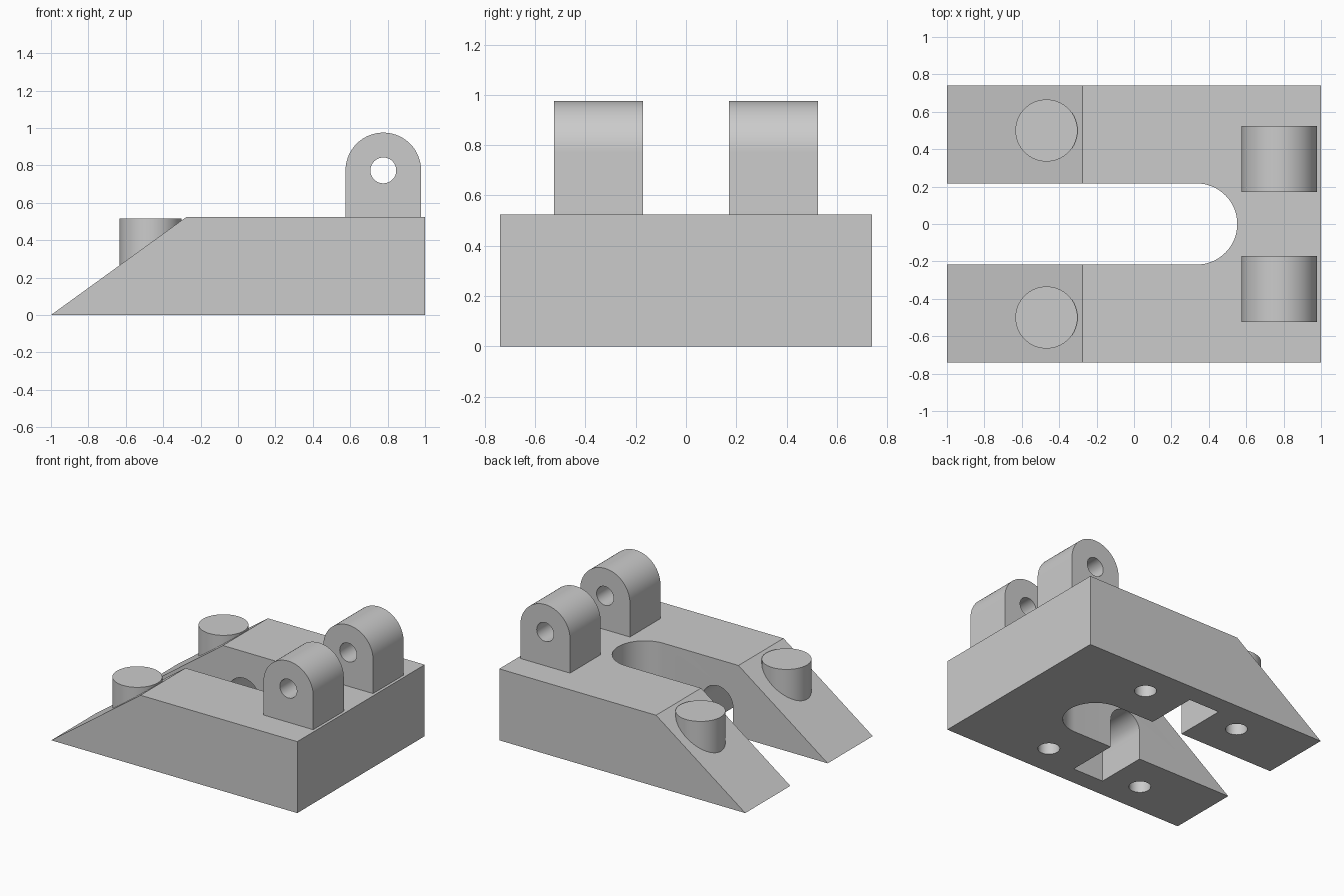
import bpy
import bmesh
from math import pi, cos, sin, radians
from mathutils import Vector

old = bpy.data.objects.get("Cube")
if old:
    bpy.data.objects.remove(old, do_unlink=True)

grey = bpy.data.materials.new("light_grey")
grey.use_nodes = True
color = (0.6, 0.6, 0.6, 1.0)
grey.diffuse_color = color
grey.node_tree.nodes["Principled BSDF"].inputs["Base Color"].default_value = color


def arc(cx, cy, r, start, end, steps):
    """Points on an arc, angles in half turns."""
    return [(cx + r * cos(pi * (start + (end - start) * i / steps)),
             cy + r * sin(pi * (start + (end - start) * i / steps)))
            for i in range(steps + 1)]


def circle(cx, cy, r):
    return arc(cx, cy, r, 0, 2, 64)[:-1]


def prism(name, outline, lo, hi, axis):
    """Extrude a closed outline along y (outline in xz) or z (outline in xy)."""
    bm = bmesh.new()
    place = (lambda a, b: (a, lo, b)) if axis == "y" else (lambda a, b: (a, b, lo))
    face = bm.faces.new([bm.verts.new(place(a, b)) for a, b in outline])
    step = Vector((0, hi - lo, 0)) if axis == "y" else Vector((0, 0, hi - lo))
    new = bmesh.ops.extrude_face_region(bm, geom=[face], use_keep_orig=True)["geom"]
    bmesh.ops.translate(bm, vec=step,
                        verts=[g for g in new if isinstance(g, bmesh.types.BMVert)])
    bmesh.ops.recalc_face_normals(bm, faces=bm.faces)
    mesh = bpy.data.meshes.new(name)
    bm.to_mesh(mesh)
    bm.free()
    mesh.materials.append(grey)
    obj = bpy.data.objects.new(name, mesh)
    bpy.context.collection.objects.link(obj)
    return obj


def select(obj):
    bpy.ops.object.select_all(action="DESELECT")
    obj.select_set(True)
    bpy.context.view_layer.objects.active = obj


def cut(obj, cutter):
    """Subtract the cutter and remove it."""
    select(obj)
    mod = obj.modifiers.new("cut", "BOOLEAN")
    mod.operation = "DIFFERENCE"
    mod.solver = "EXACT"
    mod.object = cutter
    bpy.ops.object.modifier_apply(modifier=mod.name)
    bpy.data.objects.remove(cutter, do_unlink=True)


def smooth(obj):
    select(obj)
    bpy.ops.object.shade_smooth_by_angle(angle=radians(30))


TOP = 0.525

# Wedge-fronted body
base = prism("base_block", [(-1, 0), (1, 0), (1, TOP), (-0.275, TOP)], -0.74, 0.74, "y")

# Long central slot with a round end
slot = [(-1.2, 0.217)] + arc(0.335, 0, 0.217, 0.5, -0.5, 32) + [(-1.2, -0.217)]
cut(base, prism("slot_cutter", slot, -0.2, 0.8, "z"))

# Arched pocket running across both arms, open underneath
pocket = [(-0.23, -0.1)] + arc(-0.105, 0.205, 0.125, 1, 0, 32) + [(0.02, -0.1)]
cut(base, prism("pocket_cutter", pocket, -0.6, 0.6, "y"))

# Blind holes in the underside
for x in (-0.47, 0.32):
    for y in (-0.5, 0.5):
        cut(base, prism("hole_cutter", circle(x, y, 0.073), -0.1, 0.2, "z"))
smooth(base)

# Paired hinge lugs and upright pins
lug = [(0.575, TOP - 0.02)] + arc(0.777, 0.773, 0.202, 1, 0, 48) + [(0.979, TOP - 0.02)]
for side, s in (("left", 1), ("right", -1)):
    y0, y1 = sorted((0.17 * s, 0.525 * s))
    hinge = prism("hinge_lug_" + side, lug, y0, y1, "y")
    cut(hinge, prism("bore_cutter", circle(0.777, 0.773, 0.069), y0 - 0.1, y1 + 0.1, "y"))
    smooth(hinge)
    smooth(prism("pin_" + side, circle(-0.468, 0.5 * s, 0.166), 0.255, 0.517, "z"))
